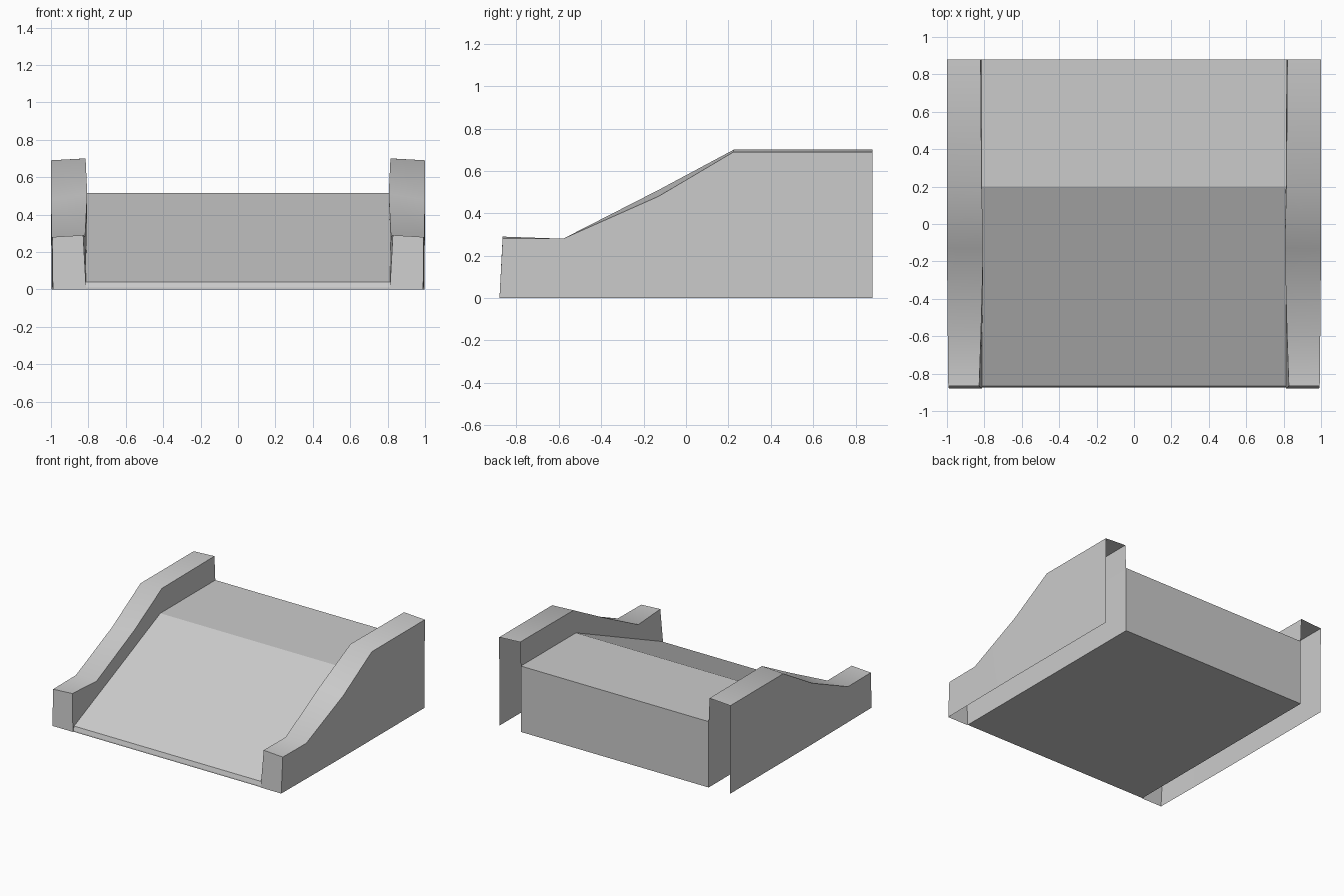
import bpy
import bmesh

cube = bpy.data.objects.get("Cube")
if cube:
    bpy.data.objects.remove(cube, do_unlink=True)

# Single plain grey finish
grey = bpy.data.materials.new("plain_grey")
grey.use_nodes = True
grey.diffuse_color = (0.6, 0.6, 0.6, 1)
bsdf = grey.node_tree.nodes["Principled BSDF"]
bsdf.inputs["Base Color"].default_value = (0.6, 0.6, 0.6, 1)
bsdf.inputs["Roughness"].default_value = 0.8


def add_object(name, bm):
    mesh = bpy.data.meshes.new(name)
    bm.to_mesh(mesh)
    bm.free()
    mesh.materials.append(grey)
    obj = bpy.data.objects.new(name, mesh)
    bpy.context.collection.objects.link(obj)
    return obj


# Closed wedge body with a sloping face, flat deck and small front lip
def build_ramp(half_width):
    profile = [(-0.875, 0.0), (0.88, 0.0), (0.88, 0.515),
               (0.2, 0.515), (-0.865, 0.04), (-0.875, 0.01)]
    bm = bmesh.new()
    face = bm.faces.new([bm.verts.new((-half_width, y, z)) for y, z in profile])
    ext = bmesh.ops.extrude_face_region(bm, geom=[face], use_keep_orig=True)
    moved = [g for g in ext["geom"] if isinstance(g, bmesh.types.BMVert)]
    bmesh.ops.translate(bm, verts=moved, vec=(2 * half_width, 0, 0))
    bmesh.ops.recalc_face_normals(bm, faces=bm.faces[:])
    return add_object("ramp", bm)


# Hollow side rail: outer wall, top, inner wall and front, open below and behind
# Stations: y, outer x, outer top, inner top, inner x, inner wall foot
STATIONS = [(-0.865, 0.993, 0.28, 0.29, 0.828, 0.0),
            (-0.58, 0.996, 0.28, 0.28, 0.818, 0.155),
            (-0.13, 1.0, 0.48, 0.51, 0.806, 0.355),
            (0.225, 1.0, 0.69, 0.70, 0.815, 0.505),
            (0.88, 1.0, 0.69, 0.70, 0.82, 0.505)]


def build_rail(name, side):
    bm = bmesh.new()
    rows = []
    for y, xo, zo, zi, xi, foot in STATIONS:
        base_y = -0.88 if y < -0.8 else y
        points = [(xo - 0.003, base_y, 0), (xo, y, zo), (xi, y, zi), (0.812, base_y, foot)]
        rows.append([bm.verts.new((side * px, py, pz)) for px, py, pz in points])

    def add_face(verts):
        bm.faces.new(verts if side > 0 else verts[::-1])

    for near, far in zip(rows, rows[1:]):
        for k in range(3):
            add_face([near[k], far[k], far[k + 1], near[k + 1]])
    add_face(rows[0])
    obj = add_object(name, bm)

    # Soft shading along the top, crisp wall edges
    bpy.ops.object.select_all(action="DESELECT")
    obj.select_set(True)
    bpy.context.view_layer.objects.active = obj
    bpy.ops.object.shade_smooth_by_angle(angle=0.7)
    return obj


build_ramp(0.812)
build_rail("left_rail", 1)
build_rail("right_rail", -1)
